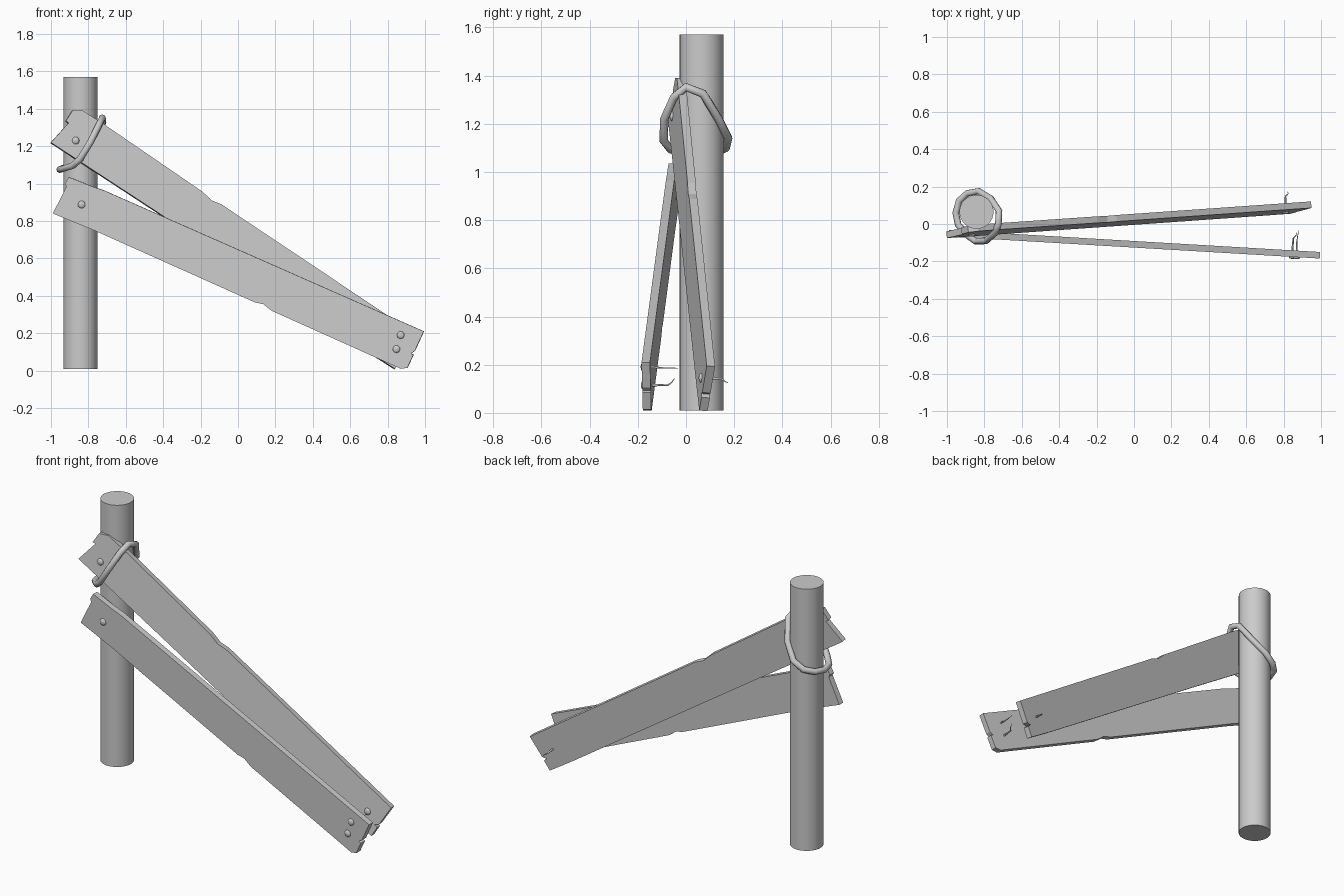
import bpy, bmesh, math
from mathutils import Vector

cube = bpy.data.objects.get("Cube")
if cube:
    bpy.data.objects.remove(cube, do_unlink=True)

grey = bpy.data.materials.new("plain grey")
grey.use_nodes = True
COLOUR = (0.6, 0.6, 0.6, 1)
grey.diffuse_color = COLOUR
grey.node_tree.nodes["Principled BSDF"].inputs["Base Color"].default_value = COLOUR


def finish(ob, name, angle=None):
    ob.name = name
    ob.data.materials.clear()
    ob.data.materials.append(grey)
    bpy.ops.object.select_all(action='DESELECT')
    ob.select_set(True)
    bpy.context.view_layer.objects.active = ob
    if angle:
        bpy.ops.object.shade_smooth_by_angle(angle=math.radians(angle))
    return ob


def plank(name, outline, plane, thick=0.035):
    """Board outline in x, z laid on the plane y = a + b*x + c*z, then thickened backwards."""
    a, b, c = plane
    back = Vector((-b, 1, -c)).normalized() * thick
    bm = bmesh.new()
    face = bm.faces.new([bm.verts.new((x, a + b * x + c * z, z)) for x, z in outline])
    ext = bmesh.ops.extrude_face_region(bm, geom=[face])
    moved = [v for v in ext["geom"] if isinstance(v, bmesh.types.BMVert)]
    bmesh.ops.translate(bm, vec=back, verts=moved)
    bmesh.ops.recalc_face_normals(bm, faces=bm.faces)
    me = bpy.data.meshes.new(name)
    bm.to_mesh(me)
    bm.free()
    ob = bpy.data.objects.new(name, me)
    bpy.context.collection.objects.link(ob)
    return finish(ob, name)


def tube(name, points, radius, closed=False, taper=False, sides=2):
    """Round bar following points; it narrows to a tip when tapered."""
    cu = bpy.data.curves.new(name, 'CURVE')
    cu.dimensions = '3D'
    cu.bevel_depth = radius
    cu.bevel_resolution = sides
    cu.use_fill_caps = not closed
    sp = cu.splines.new('POLY')
    sp.points.add(len(points) - 1)
    for i, (pt, co) in enumerate(zip(sp.points, points)):
        pt.co = (*co, 1)
        pt.radius = 1 - 0.85 * i / (len(points) - 1) if taper else 1
    sp.use_cyclic_u = closed
    ob = bpy.data.objects.new(name, cu)
    bpy.context.collection.objects.link(ob)
    bpy.ops.object.select_all(action='DESELECT')
    ob.select_set(True)
    bpy.context.view_layer.objects.active = ob
    bpy.ops.object.convert(target='MESH')
    return finish(bpy.context.view_layer.objects.active, name, 60)


def nail(name, x, z, plane, tail):
    """Domed head on the board's front face and a bent shaft; tail holds offsets from the head."""
    a, b, c = plane
    head = Vector((x, a + b * x + c * z, z))
    bpy.ops.mesh.primitive_uv_sphere_add(segments=12, ring_count=8, radius=0.02, location=head)
    ob = bpy.context.object
    ob.scale.y = 0.55
    finish(ob, name + "_head", 60)
    tube(name + "_shaft", [head] + [head + Vector(t) for t in tail], 0.007, taper=True, sides=1)


# Post
bpy.ops.mesh.primitive_cylinder_add(vertices=32, radius=0.091, depth=1.56,
                                    location=(-0.842, 0.065, 0.79))
post = finish(bpy.context.object, "post", 40)

# Chipped boards
LOWER = (-0.126, -0.059, 0)
UPPER = (-0.055, 0.13, 0.09)
plank("front_board", [
    (-0.99, 0.84), (-0.77, 0.75), (0.09, 0.365), (0.135, 0.355), (0.18, 0.32),
    (0.87, 0.01), (0.905, 0.015), (0.938, 0.085), (0.925, 0.092), (0.945, 0.105),
    (0.993, 0.21), (-0.72, 0.965), (-0.78, 0.985), (-0.905, 1.035),
    (-0.925, 1.0), (-0.917, 0.985)], LOWER)
plank("back_board", [
    (-1.0, 1.22), (-0.45, 0.86), (0.69, 0.105), (0.84, 0.01), (0.872, 0.065),
    (0.855, 0.08), (0.882, 0.085), (0.95, 0.195), (-0.09, 0.89), (-0.14, 0.91),
    (-0.19, 0.957), (-0.72, 1.32), (-0.83, 1.39), (-0.885, 1.39),
    (-0.92, 1.335), (-0.905, 1.325)], UPPER)

# Nails, with bent tips where they come through
STRAIGHT = [(0, 0.04, 0), (0, 0.08, 0)]
nail("front_board_post_nail", -0.836, 0.888, LOWER, STRAIGHT)
nail("back_board_post_nail", -0.868, 1.23, UPPER, STRAIGHT)
nail("front_board_upper_nail", 0.87, 0.19, LOWER,
     [(0, 0.04, 0), (0, 0.08, -0.003), (0.01, 0.145, -0.004)])
nail("front_board_lower_nail", 0.847, 0.115, LOWER,
     [(0, 0.04, 0), (0.005, 0.1, 0.0), (0.02, 0.115, 0.01), (0.02, 0.13, 0.03)])
nail("back_board_end_nail", 0.81, 0.145, UPPER,
     [(0, 0.04, 0), (0, 0.085, -0.005), (0.015, 0.1, -0.015), (0.012, 0.11, -0.02)])

# Loop slung round the post and the upper board
tube("rope_loop", [
    (-0.725, 0.0, 1.352), (-0.745, -0.05, 1.31), (-0.79, -0.09, 1.22),
    (-0.845, -0.093, 1.13), (-0.885, -0.065, 1.095), (-0.94, -0.005, 1.078),
    (-0.953, 0.06, 1.075), (-0.935, 0.125, 1.083), (-0.89, 0.165, 1.1),
    (-0.83, 0.175, 1.14), (-0.765, 0.135, 1.22), (-0.722, 0.07, 1.325)],
    0.018, closed=True)
